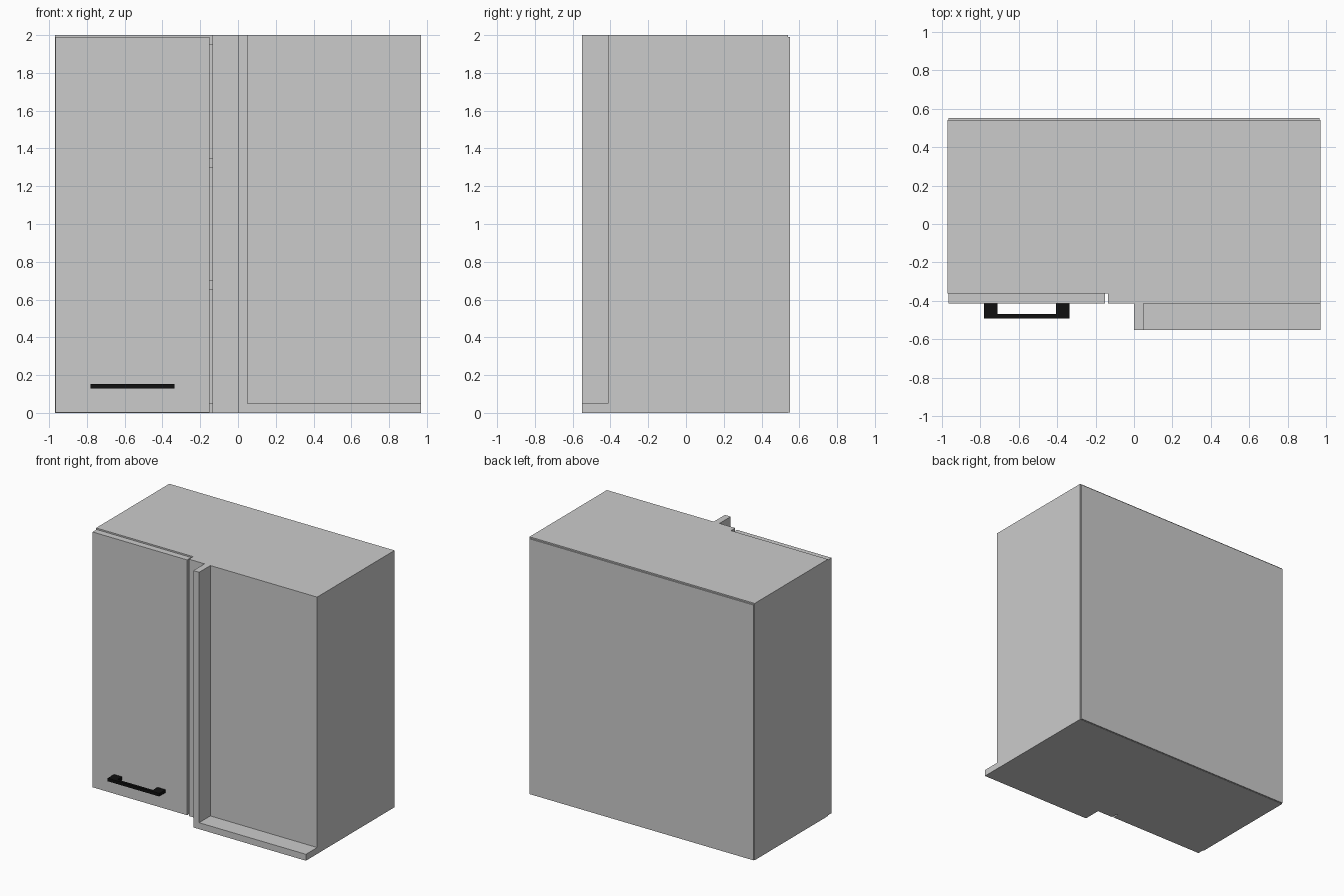
import bpy

if "Cube" in bpy.data.objects:
    bpy.data.objects.remove(bpy.data.objects["Cube"])

black = bpy.data.materials.new("black_metal")
black.diffuse_color = (0.005, 0.005, 0.005, 1)
black.use_nodes = True
black.node_tree.nodes["Principled BSDF"].inputs["Base Color"].default_value = black.diffuse_color


def box(name, x, y, z, mat=None):
    """Axis-aligned board given its (min, max) on each axis."""
    bpy.ops.mesh.primitive_cube_add(size=1, location=[sum(r) / 2 for r in (x, y, z)])
    ob = bpy.context.object
    ob.name = name
    ob.scale = [r[1] - r[0] for r in (x, y, z)]
    bpy.ops.object.transform_apply(location=False, rotation=False, scale=True)
    if mat:
        ob.data.materials.append(mat)
    return ob


W, T, H = 0.97, 0.05, 2.0          # half width, board thickness, height
FRONT, BACK = -0.36, 0.54          # carcass depth
FACE = -0.412                      # outer face of door and fixed panel

# Hollow carcass: sides, then bottom, two shelves and top
box("left_side", (-W, -W + T), (FRONT, BACK), (0, H))
box("right_side", (W - T, W), (FRONT, BACK), (0, H))
for name, z in (("bottom", 0), ("lower_shelf", 0.65), ("upper_shelf", 1.30), ("top", H - T)):
    box(name, (-W + T, W - T), (FRONT, BACK), (z, z + T))
box("back_panel", (-W + 0.005, W - 0.005), (BACK, 0.55), (0.002, 1.99))

# Door on the left, fixed blind panel on the right
box("door", (-W + 0.005, -0.15), (FACE, FRONT - 0.002), (0.002, 1.99))
box("blind_panel", (-0.135, W), (FACE, FRONT), (0, H))

# L-shaped corner filler in front of the blind panel
box("filler_post", (0, T), (-0.55, FACE), (0, H))
box("filler_rail", (T, W), (-0.55, FACE), (0, T))

# Handle: bar on two feet
box("handle_bar", (-0.78, -0.335), (-0.49, -0.468), (0.128, 0.152), black)
for name, x in (("handle_foot_left", -0.78), ("handle_foot_right", -0.405)):
    box(name, (x, x + 0.07), (-0.468, FACE), (0.128, 0.152), black)
